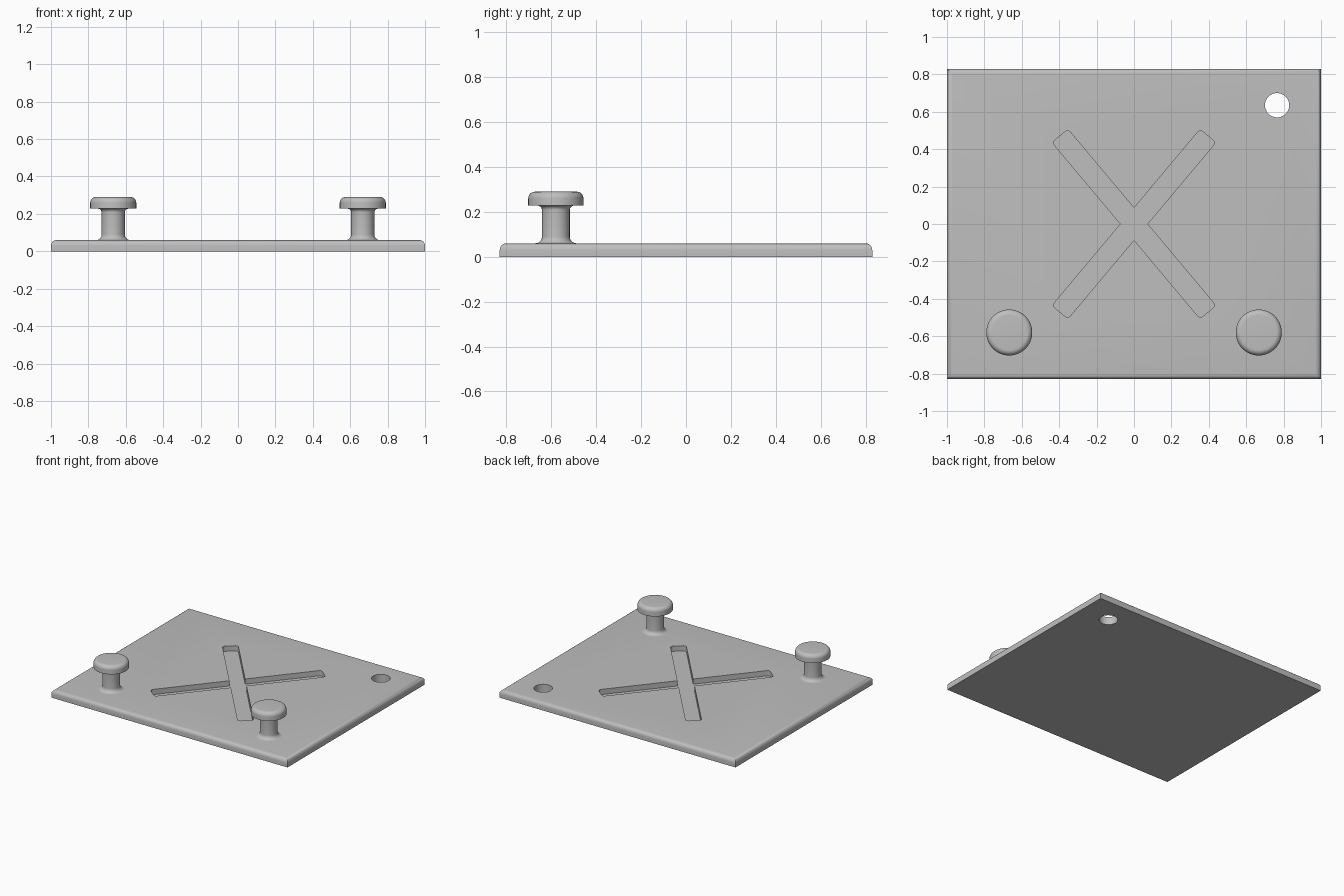
import bpy, bmesh, math
from mathutils import Matrix

cube = bpy.data.objects.get("Cube")
if cube:
    bpy.data.objects.remove(cube, do_unlink=True)

grey = bpy.data.materials.new("light_grey")
grey.use_nodes = True
colour = (0.52, 0.52, 0.52, 1)
grey.diffuse_color = colour
grey.node_tree.nodes["Principled BSDF"].inputs["Base Color"].default_value = colour

HALF_X, HALF_Y, PLATE_TOP = 1.0, 0.83, 0.06


def make_object(name, bm):
    bmesh.ops.recalc_face_normals(bm, faces=bm.faces)
    mesh = bpy.data.meshes.new(name)
    bm.to_mesh(mesh)
    bm.free()
    mesh.materials.append(grey)
    obj = bpy.data.objects.new(name, mesh)
    bpy.context.collection.objects.link(obj)
    return obj


def box(size, centre):
    bm = bmesh.new()
    bmesh.ops.create_cube(bm, size=1)
    bmesh.ops.scale(bm, vec=size, verts=bm.verts)
    bmesh.ops.translate(bm, vec=centre, verts=bm.verts)
    return bm


def smooth(obj):
    bpy.ops.object.select_all(action='DESELECT')
    obj.select_set(True)
    bpy.context.view_layer.objects.active = obj
    bpy.ops.object.shade_smooth_by_angle(angle=math.radians(35))


def cut(target, cutter):
    mod = target.modifiers.new("cut", 'BOOLEAN')
    mod.operation = 'DIFFERENCE'
    mod.solver = 'EXACT'
    mod.object = cutter
    bpy.context.view_layer.objects.active = target
    bpy.ops.object.modifier_apply(modifier=mod.name)
    bpy.data.objects.remove(cutter, do_unlink=True)


def arc(cx, cz, r, start, end, steps=8):
    angles = [math.radians(start + (end - start) * i / steps) for i in range(steps + 1)]
    return [(cx + r * math.cos(a), cz + r * math.sin(a)) for a in angles]


# Plate with rounded upper edges
bm = box((2 * HALF_X, 2 * HALF_Y, PLATE_TOP), (0, 0, PLATE_TOP / 2))
rim = [e for e in bm.edges if all(v.co.z > PLATE_TOP / 2 for v in e.verts)]
bmesh.ops.bevel(bm, geom=rim, offset=0.03, segments=6, profile=0.5, affect='EDGES')
plate = make_object("plate", bm)

# Crossed recess: two bars with rounded ends
for side in (1, -1):
    bm = box((1.23, 0.11, 0.1), (0, 0, 0.07))
    uprights = [e for e in bm.edges if abs(e.verts[0].co.z - e.verts[1].co.z) > 0.05]
    bmesh.ops.bevel(bm, geom=uprights, offset=0.02, segments=4, profile=0.5, affect='EDGES')
    bm.transform(Matrix.Rotation(side * math.radians(50), 4, 'Z'))
    cut(plate, make_object("recess_cutter", bm))

# Through hole in the back left corner
bm = bmesh.new()
bmesh.ops.create_cone(bm, cap_ends=True, segments=48, radius1=0.065, radius2=0.065, depth=0.3)
bmesh.ops.translate(bm, vec=(0.765, 0.635, 0), verts=bm.verts)
cut(plate, make_object("hole_cutter", bm))
smooth(plate)

# Mushroom pegs: filleted stem and rounded cap
profile = [(0, 0.05), (0.092, 0.05)]
profile += arc(0.092, 0.09, 0.03, 270, 180)
profile += arc(0.082, 0.208, 0.02, 180, 90)
profile += [(0.123, 0.228)]
profile += arc(0.093, 0.26, 0.03, 0, 90)
profile += [(0, 0.29)]

for name, x in (("left_peg", 0.667), ("right_peg", -0.667)):
    bm = bmesh.new()
    verts = [bm.verts.new((r, 0, z)) for r, z in profile]
    edges = [bm.edges.new(pair) for pair in zip(verts, verts[1:])]
    bmesh.ops.spin(bm, geom=verts + edges, cent=(0, 0, 0), axis=(0, 0, 1),
                   angle=2 * math.pi, steps=48)
    bmesh.ops.remove_doubles(bm, verts=bm.verts, dist=0.0001)
    bmesh.ops.translate(bm, vec=(x, -0.58, 0), verts=bm.verts)
    smooth(make_object(name, bm))
